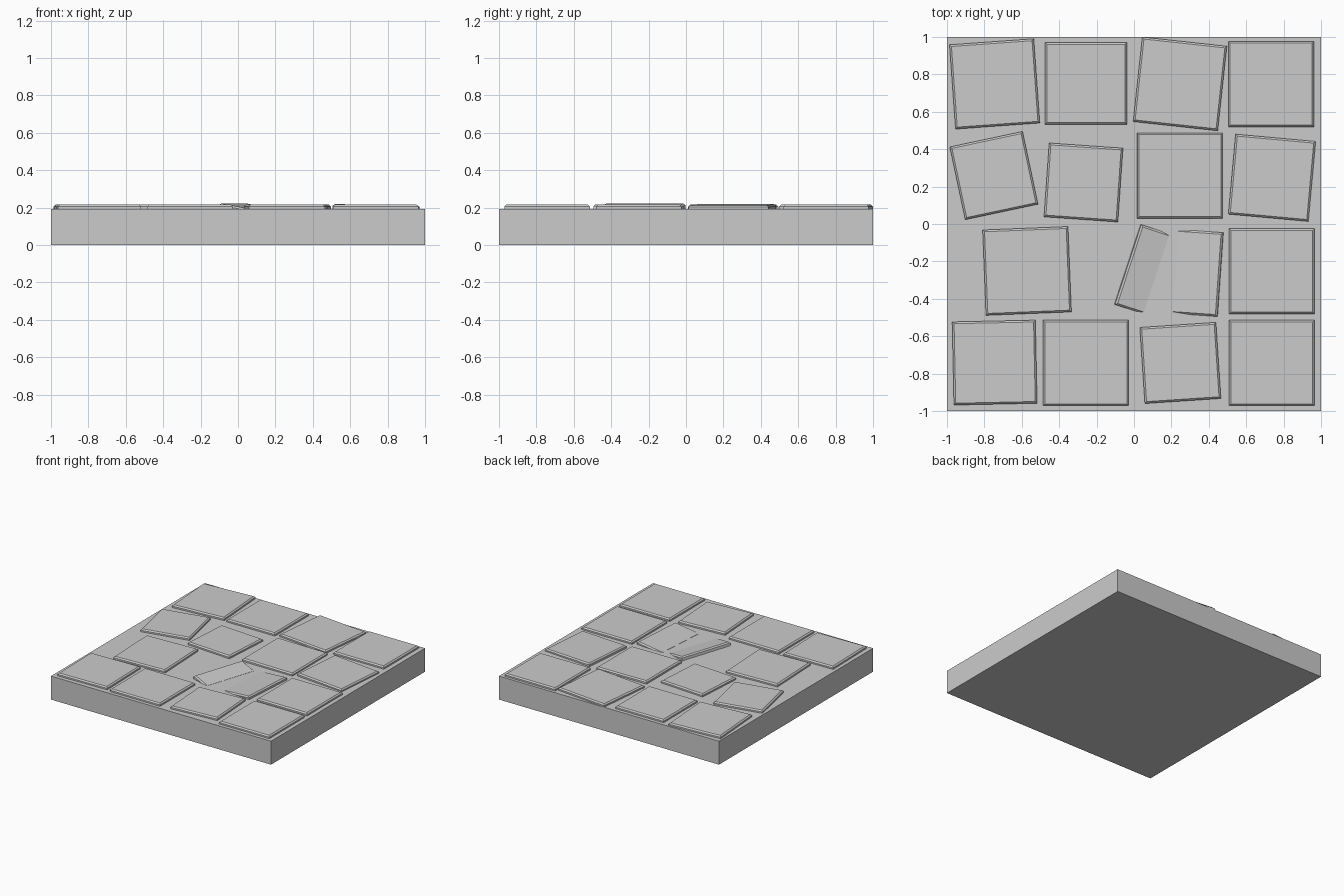
import bpy, bmesh
from math import radians
from mathutils import Matrix, Vector

if "Cube" in bpy.data.objects:
    bpy.data.objects.remove(bpy.data.objects["Cube"])

BASE_Z = 0.193
TOP_Z = 0.215
DEPTH = 0.035


def box(name, sx, sy, sz, matrix, bevel=0.0, cut_side=0):
    """Box with bevelled outer edges; the cut_side face (-1 / +1 in x) stays sharp."""
    bm = bmesh.new()
    bmesh.ops.create_cube(bm, size=1)
    bmesh.ops.scale(bm, vec=(sx, sy, sz), verts=bm.verts)
    if bevel:
        def keep(e):
            on_cut = cut_side and all(v.co.x * cut_side > 0 for v in e.verts)
            bottom = all(v.co.z < 0 for v in e.verts)
            upright = abs(e.verts[0].co.z - e.verts[1].co.z) > 1e-4
            return not (on_cut or bottom or upright)
        bmesh.ops.bevel(bm, geom=[e for e in bm.edges if keep(e)], offset=bevel,
                        offset_type='OFFSET', segments=1, profile=0.5, affect='EDGES')
    bmesh.ops.transform(bm, matrix=matrix, verts=bm.verts)
    bmesh.ops.recalc_face_normals(bm, faces=bm.faces)
    mesh = bpy.data.meshes.new(name)
    bm.to_mesh(mesh)
    bm.free()
    ob = bpy.data.objects.new(name, mesh)
    bpy.context.collection.objects.link(ob)
    return ob


def tile(name, x, y, sx, sy, turn, tilt_x=0, tilt_y=0, cut_side=0, top=TOP_Z):
    m = (Matrix.Translation((x, y, top))
         @ Matrix.Rotation(radians(turn), 4, 'Z')
         @ Matrix.Rotation(radians(tilt_x), 4, 'X')
         @ Matrix.Rotation(radians(tilt_y), 4, 'Y')
         @ Matrix.Translation((0, 0, -DEPTH / 2)))
    box(name, sx, sy, DEPTH, m, 0.01, cut_side)


# Floor slab
box("floor_slab", 2, 2, BASE_Z, Matrix.Translation((0, 0, BASE_Z / 2)))

# Whole paving tiles: x, y, size, turn, tilt about x, tilt about y
tiles = [
    (-0.745, 0.749, 0.452, 4.1, 0, 0),
    (-0.257, 0.752, 0.438, 0, 0, 0),
    (0.246, 0.749, 0.455, -6.2, 0, 0),
    (0.733, 0.748, 0.457, 0, 0, 0),
    (-0.749, 0.259, 0.398, 12, 0, 0),
    (-0.270, 0.222, 0.396, -4, 0, 0),
    (0.246, 0.259, 0.457, 0, 0, 0.5),
    (0.738, 0.247, 0.430, -5.2, 0, 0.8),
    (-0.572, -0.251, 0.457, 2.3, 0, 0),
    (0.737, -0.253, 0.457, 0, 0, 0),
    (-0.745, -0.741, 0.445, 1.2, 0, 0),
    (-0.257, -0.743, 0.457, 0, 0, 0),
    (0.248, -0.743, 0.408, 3.8, 0, 0),
    (0.737, -0.743, 0.457, 0, 0, 0),
]
for i, (x, y, s, turn, tx, ty) in enumerate(tiles):
    tile(f"paving_tile_{i + 1}", x, y, s, s, turn, tx, ty)

# Broken tile: two halves sinking towards the crack
tile("broken_tile_left", 0.045, -0.242, 0.160, 0.450, -18.2, 0, 10.5, 1, 0.209)
tile("broken_tile_right", 0.342, -0.262, 0.238, 0.450, -4, 0, -5.5, -1, 0.206)
